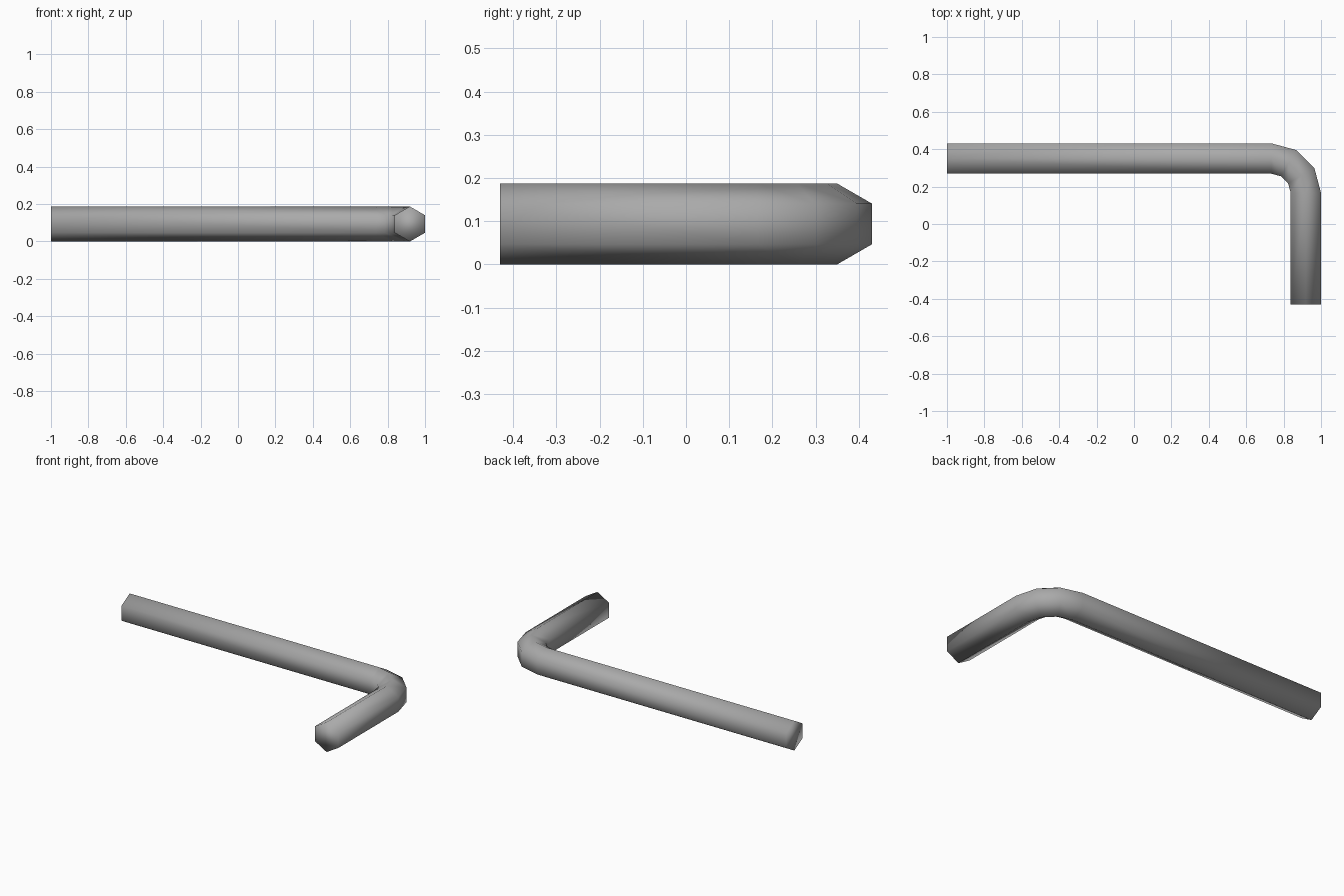
import bpy, bmesh
from math import sin, cos, radians
from mathutils import Vector

cube = bpy.data.objects.get("Cube")
if cube:
    bpy.data.objects.remove(cube, do_unlink=True)

RADIUS = 0.0936          # hexagon corner radius
HALF = RADIUS * cos(radians(30))
BEND = 0.184             # centreline bend radius
Y_MAX = 0.431
PIVOT = Vector((1 - HALF - BEND, Y_MAX - HALF - BEND, RADIUS))

# Steel material
steel = bpy.data.materials.new("steel grey")
steel.use_nodes = True
color = (0.4, 0.4, 0.4, 1)
steel.diffuse_color = color
steel.node_tree.nodes["Principled BSDF"].inputs["Base Color"].default_value = color

bm = bmesh.new()


def hex_ring(turn, offset=Vector()):
    """Hexagon section on the bend, corner up, optionally slid along the leg."""
    out = Vector((sin(radians(turn)), cos(radians(turn)), 0))
    center = PIVOT + out * BEND + offset
    ring = []
    for k in range(6):
        a = radians(30 + 60 * k)
        ring.append(bm.verts.new(center + out * RADIUS * cos(a) + Vector((0, 0, RADIUS * sin(a)))))
    return ring


# Long leg end, bend in three steps, short leg end
rings = [hex_ring(0, Vector((-1 - PIVOT.x, 0, 0)))]
rings += [hex_ring(turn) for turn in (0, 30, 60, 90)]
rings.append(hex_ring(90, Vector((0, -Y_MAX - PIVOT.y, 0))))

for a, b in zip(rings, rings[1:]):
    for k in range(6):
        n = (k + 1) % 6
        bm.faces.new((a[k], a[n], b[n], b[k]))

# End caps
bm.faces.new(rings[0])
bm.faces.new(rings[-1])
bmesh.ops.recalc_face_normals(bm, faces=bm.faces)
for face in bm.faces:
    face.smooth = True

mesh = bpy.data.meshes.new("hex_key")
bm.to_mesh(mesh)
bm.free()
mesh.materials.append(steel)
bpy.context.collection.objects.link(bpy.data.objects.new("hex_key", mesh))
